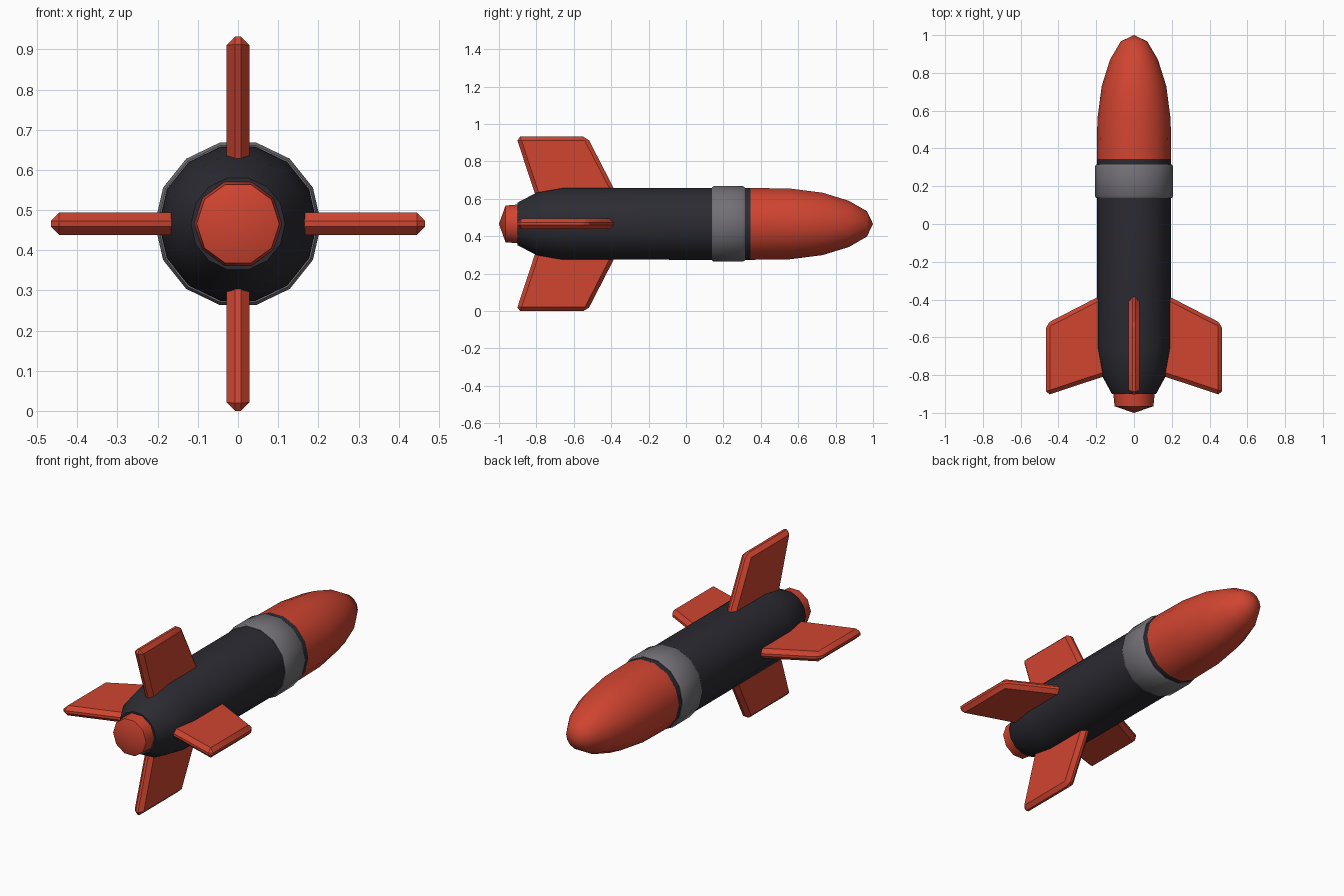
import bpy, bmesh, math
from mathutils import Matrix

if "Cube" in bpy.data.objects:
    bpy.data.objects.remove(bpy.data.objects["Cube"])

CZ = 0.466  # height of the long axis


def material(name, color):
    m = bpy.data.materials.new(name)
    m.diffuse_color = (*color, 1)
    m.use_nodes = True
    m.node_tree.nodes["Principled BSDF"].inputs["Base Color"].default_value = m.diffuse_color
    return m


red = material("red", (0.63, 0.058, 0.03))
dark = material("charcoal", (0.024, 0.024, 0.032))
grey = material("grey", (0.17, 0.162, 0.18))


def finish(name, bm, mat, angle):
    bmesh.ops.recalc_face_normals(bm, faces=bm.faces)
    mesh = bpy.data.meshes.new(name)
    bm.to_mesh(mesh)
    bm.free()
    mesh.materials.append(mat)
    ob = bpy.data.objects.new(name, mesh)
    bpy.context.collection.objects.link(ob)
    bpy.ops.object.select_all(action='DESELECT')
    ob.select_set(True)
    bpy.context.view_layer.objects.active = ob
    bpy.ops.object.shade_smooth_by_angle(angle=math.radians(angle))
    return ob


def lathe(name, profile, sides, mat, angle=40):
    """Turn (y, radius) points around the long axis; radius 0 makes a tip."""
    bm = bmesh.new()
    rings = []
    for y, r in profile:
        steps = sides if r > 0 else 1
        rings.append([bm.verts.new((r * math.cos(math.tau * i / sides), y,
                                    CZ + r * math.sin(math.tau * i / sides)))
                      for i in range(steps)])
    for a, b in zip(rings, rings[1:]):
        for i in range(sides):
            j = (i + 1) % sides
            quad = [a[i % len(a)], a[j % len(a)], b[j % len(b)], b[i % len(b)]]
            bm.faces.new(list(dict.fromkeys(quad)))
    for ring in (rings[0], rings[-1]):
        if len(ring) > 1:
            bm.faces.new(ring)
    return finish(name, bm, mat, angle)


# Body, nose, collar and nozzle
lathe("body", [(-0.9, 0.117), (-0.8, 0.171), (-0.66, 0.196), (0.345, 0.197)], 14, dark)
lathe("nose_cone", [(0.342, 0.197), (0.555, 0.194), (0.73, 0.171), (0.87, 0.127),
                    (0.967, 0.07), (1.0, 0)], 14, red)
lathe("collar", [(0.138, 0.2), (0.148, 0.207), (0.305, 0.207), (0.315, 0.2)], 14, grey)
lathe("nozzle", [(-0.87, 0.112), (-0.965, 0.103), (-1.0, 0)], 10, red)

# Four swept fins with chamfered edges: (y, distance from axis)
outline = [(-0.794, 0.12), (-0.908, 0.466), (-0.528, 0.466), (-0.35, 0.12)]
for k, side in enumerate(("top", "left", "bottom", "right")):
    bm = bmesh.new()
    base = bm.faces.new([bm.verts.new((-0.028, y, r)) for y, r in outline])
    ext = bmesh.ops.extrude_face_region(bm, geom=[base])
    bmesh.ops.translate(bm, vec=(0.056, 0, 0),
                        verts=[v for v in ext["geom"] if isinstance(v, bmesh.types.BMVert)])
    bmesh.ops.recalc_face_normals(bm, faces=bm.faces)
    bmesh.ops.bevel(bm, geom=list(bm.edges), offset=0.021, segments=1,
                    affect='EDGES', profile=0.5)
    bm.transform(Matrix.Translation((0, 0, CZ)) @ Matrix.Rotation(-k * math.pi / 2, 4, 'Y'))
    finish("fin_" + side, bm, red, 30)
